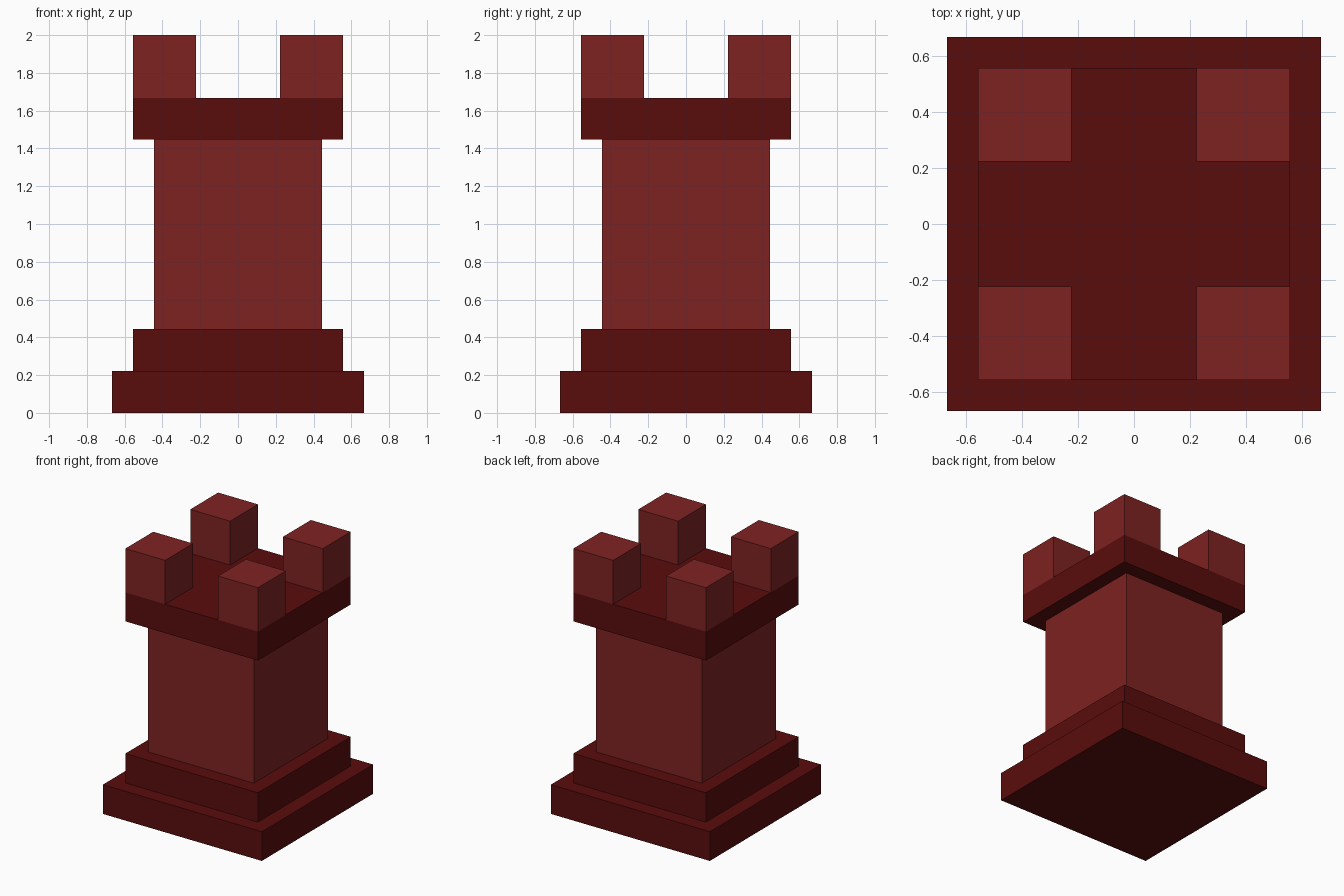
import bpy
import bmesh
from mathutils import Matrix, Vector

if "Cube" in bpy.data.objects:
    bpy.data.objects.remove(bpy.data.objects["Cube"])


def material(name, color):
    m = bpy.data.materials.new(name)
    m.diffuse_color = (*color, 1.0)
    m.use_nodes = True
    m.node_tree.nodes["Principled BSDF"].inputs["Base Color"].default_value = m.diffuse_color
    return m


dark = material("dark red", (0.102, 0.0037, 0.0037))
light = material("brick red", (0.212, 0.016, 0.016))


def block(name, x, y, half, z0, z1, mat):
    """Square block centred on (x, y), spanning z0 to z1."""
    bm = bmesh.new()
    scale = Matrix.Diagonal((2 * half, 2 * half, z1 - z0, 1))
    move = Matrix.Translation(Vector((x, y, (z0 + z1) / 2)))
    bmesh.ops.create_cube(bm, size=1, matrix=move @ scale)
    mesh = bpy.data.meshes.new(name)
    bm.to_mesh(mesh)
    bm.free()
    mesh.materials.append(mat)
    obj = bpy.data.objects.new(name, mesh)
    bpy.context.collection.objects.link(obj)
    return obj


# Stacked tower sections
block("base_step", 0, 0, 0.667, 0.0, 0.222, dark)
block("upper_step", 0, 0, 0.556, 0.222, 0.445, dark)
block("tower_body", 0, 0, 0.444, 0.445, 1.448, light)
block("parapet", 0, 0, 0.556, 1.448, 1.667, dark)

# Corner battlements
for side, sx in (("left", -1), ("right", 1)):
    for end, sy in (("front", -1), ("back", 1)):
        block(f"battlement_{end}_{side}", sx * 0.389, sy * 0.389, 0.167, 1.667, 2.0, light)
